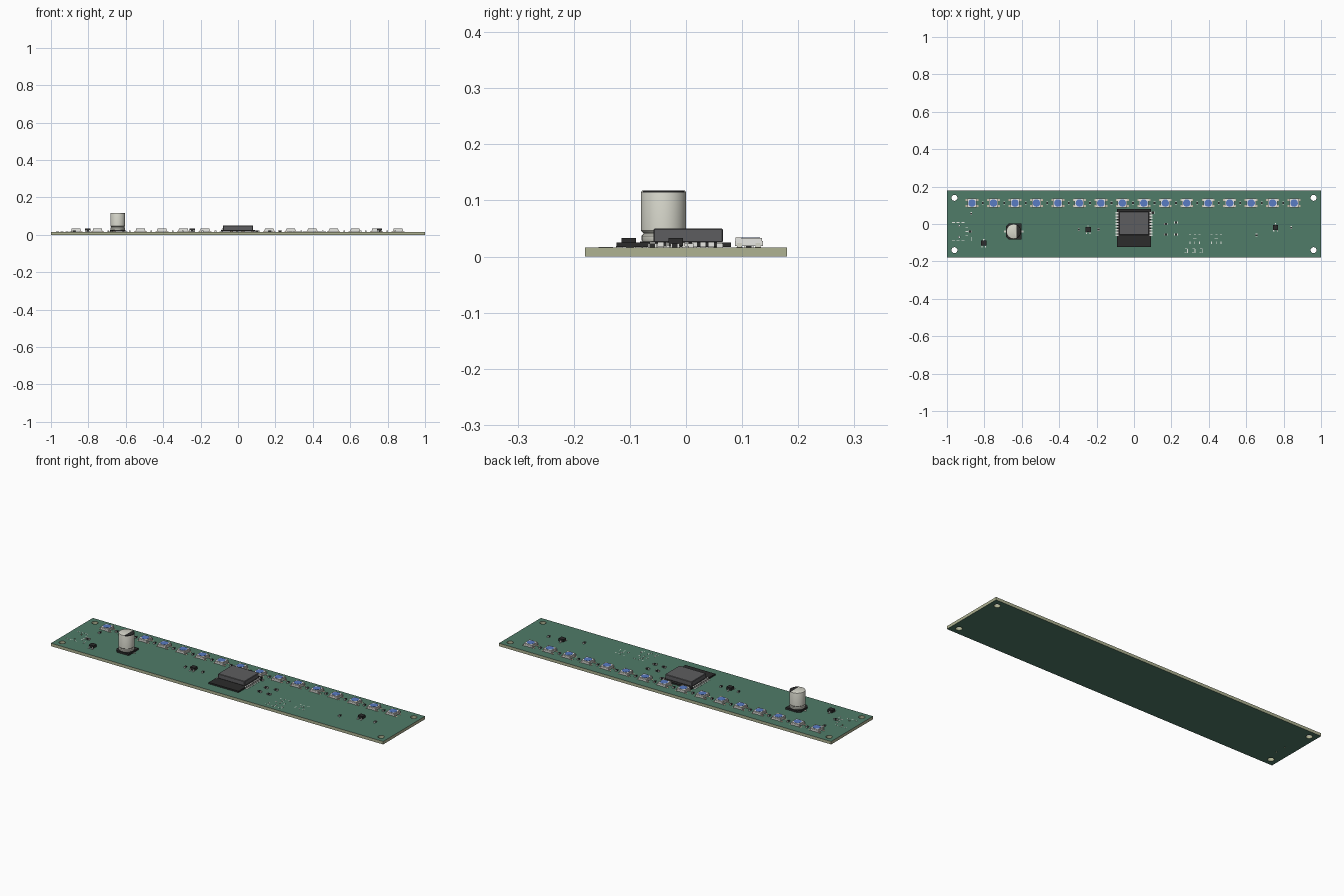
import bpy, bmesh, math
from mathutils import Matrix, Vector

cube = bpy.data.objects.get("Cube")
if cube:
    bpy.data.objects.remove(cube)

def material(name, r, g, b):
    m = bpy.data.materials.new(name)
    m.use_nodes = True
    m.diffuse_color = (r, g, b, 1)
    m.node_tree.nodes["Principled BSDF"].inputs["Base Color"].default_value = (r, g, b, 1)
    return m

GREEN = material("green solder mask", .08, .2, .14)
TAN = material("tan laminate", .43, .45, .29)
BLACK = material("black plastic", .025, .025, .025)
GREY = material("dark grey shield", .11, .11, .115)
METAL = material("pale aluminium", .68, .68, .6)
WHITE = material("white", .82, .82, .78)
BLUE = material("blue lens", .1, .2, .55)
GOLD = material("tinned copper", .6, .5, .38)
TOP = 0.016

def finish(name, bm, mats):
    mesh = bpy.data.meshes.new(name)
    bm.to_mesh(mesh)
    bm.free()
    for m in mats:
        mesh.materials.append(m)
    obj = bpy.data.objects.new(name, mesh)
    bpy.context.collection.objects.link(obj)
    return obj

def box(bm, x, y, z0, sx, sy, sz, mat=0):
    mx = Matrix.Translation((x, y, z0 + sz / 2)) @ Matrix.Diagonal((sx, sy, sz, 1))
    verts = bmesh.ops.create_cube(bm, size=1, matrix=mx)["verts"]
    for f in {f for v in verts for f in v.link_faces}:
        f.material_index = mat

def prism(bm, points, z0, height, mat=0):
    base = bm.faces.new([bm.verts.new((x, y, z0)) for x, y in points])
    res = bmesh.ops.extrude_face_region(bm, geom=[base])["geom"]
    verts = [v for v in res if isinstance(v, bmesh.types.BMVert)]
    bmesh.ops.translate(bm, verts=verts, vec=(0, 0, height))
    faces = {f for v in verts for f in v.link_faces} | {base}
    for f in faces:
        f.material_index = mat
    bmesh.ops.recalc_face_normals(bm, faces=list(faces))

def ring(x, y, r, n=24):
    return [(x + r * math.cos(i * math.tau / n), y + r * math.sin(i * math.tau / n)) for i in range(n)]

# Board outline with drilled holes
curve = bpy.data.curves.new("board_outline", "CURVE")
curve.dimensions = "2D"
curve.fill_mode = "BOTH"
curve.extrude = TOP / 2
loops = [[(-1, -.18), (1, -.18), (1, .18), (-1, .18)]]
loops += [ring(sx * .96, sy * .14, .016) for sx in (-1, 1) for sy in (-1, 1)]
loops += [ring(-.935, y, .004, 10) for y in (-.01, -.07)]
for loop in loops:
    spline = curve.splines.new("POLY")
    spline.points.add(len(loop) - 1)
    for p, (x, y) in zip(spline.points, loop):
        p.co = (x, y, 0, 1)
    spline.use_cyclic_u = True
temp = bpy.data.objects.new("board_outline", curve)
bpy.context.collection.objects.link(temp)
bpy.context.view_layer.update()
mesh = bpy.data.meshes.new_from_object(temp.evaluated_get(bpy.context.evaluated_depsgraph_get()))
bpy.data.objects.remove(temp)
bm = bmesh.new()
bm.from_mesh(mesh)
bmesh.ops.remove_doubles(bm, verts=bm.verts, dist=1e-5)
bmesh.ops.recalc_face_normals(bm, faces=bm.faces)
bmesh.ops.translate(bm, verts=bm.verts, vec=(0, 0, TOP / 2))
for f in bm.faces:
    f.smooth = False
    f.material_index = 0 if abs(f.normal.z) > .5 else 1
mesh.materials.clear()
finish("circuit_board", bm, [GREEN, TAN])

# Row of light emitters: body, corner leads, pads, round lens
led = bmesh.new()
for i in range(16):
    x, y = -.866 + i * .1148, .112
    box(led, x, y, TOP + .003, .05, .05, .009)
    box(led, x, y, TOP + .012, .047, .047, .005)
    prism(led, ring(x, y, .02), TOP + .017, .001, 1)
    for sx in (-1, 1):
        for sy in (-1, 1):
            box(led, x + sx * .0265, y + sy * .0165, TOP, .016, .011, .001, 2)
            box(led, x + sx * .024, y + sy * .0165, TOP + .001, .007, .009, .007, 3)
    # orientation notch
    prism(led, [(x + .024, y - .024), (x + .024, y - .014), (x + .014, y - .024)], TOP + .017, .0005, 2)
finish("light_emitter_row", led, [WHITE, BLUE, GOLD, METAL])

# Tall can capacitor: footing, leads, turned can, polarity marker
cx, cy = -.643, -.04
foot = bmesh.new()
h, c = .042, .014
prism(foot, [(cx - h + c, cy - h), (cx + h, cy - h), (cx + h, cy + h), (cx - h + c, cy + h),
             (cx - h, cy + h - c), (cx - h, cy - h + c)], TOP + .001, .01)
for s in (-1, 1):
    box(foot, cx + s * .04, cy, TOP, .022, .009, .002, 1)
finish("capacitor_footing", foot, [BLACK, METAL])

profile = [(0, .026), (.037, .026), (.039, .029), (.039, .037), (.036, .04), (.036, .042),
           (.04, .046), (.04, .114), (.039, .117), (.037, .118), (0, .118)]
can = bmesh.new()
verts = [can.verts.new((r, 0, z)) for r, z in profile]
edges = [can.edges.new(p) for p in zip(verts, verts[1:])]
bmesh.ops.spin(can, geom=verts + edges, cent=(0, 0, 0), axis=(0, 0, 1), angle=math.tau, steps=40)
bmesh.ops.remove_doubles(can, verts=can.verts, dist=1e-5)
# cut the marker segment across the top
bmesh.ops.bisect_plane(can, geom=can.verts[:] + can.edges[:] + can.faces[:],
                       plane_co=Vector((.014, 0, 0)), plane_no=Vector((1, 0, 0)))
bmesh.ops.recalc_face_normals(can, faces=can.faces)
for f in can.faces:
    mid = f.calc_center_median()
    f.material_index = int(mid.x > .014 and mid.z > .1141)
bmesh.ops.translate(can, verts=can.verts, vec=(cx, cy, 0))
obj = finish("capacitor_can", can, [METAL, BLACK])
bpy.ops.object.select_all(action="DESELECT")
obj.select_set(True)
bpy.context.view_layer.objects.active = obj
bpy.ops.object.shade_smooth_by_angle(angle=math.radians(40))

# Radio module: carrier, shield with bevelled rim, edge contacts
carrier = bmesh.new()
box(carrier, 0, -.022, TOP + .001, .18, .204, .008)
for i in range(9):
    for s in (-1, 1):
        y = .06 - i * .015
        box(carrier, s * .09, y, TOP, .02, .009, .0015, 1)
        box(carrier, s * .0875, y, TOP + .001, .007, .009, .0085, 1)
finish("module_carrier", carrier, [BLACK, WHITE])
shield = bmesh.new()
box(shield, 0, .004, TOP + .009, .16, .124, .025)
obj = finish("module_shield", shield, [GREY])
bevel = obj.modifiers.new("rim", "BEVEL")
bevel.width, bevel.segments = .002, 1

# Small three-legged chips
chips = bmesh.new()
for x, y in ((-.803, -.102), (-.245, -.03), (.757, -.018)):
    box(chips, x, y, TOP + .003, .028, .026, .014)
    for dx, dy in ((-.0095, -.017), (.0095, -.017), (0, .017)):
        box(chips, x + dx, y + dy, TOP, .006, .012, .003, 1)
        box(chips, x + dx, y + dy * .8, TOP + .002, .005, .005, .007, 1)
finish("three_leg_chips", chips, [BLACK, WHITE])

# Chip resistors and capacitors
parts = bmesh.new()
def passive(x, y, along_x=False, size=.016):
    a, b = size, size * .55
    for off, length, mat in ((0, a * .6, 0), (-a * .4, a * .2, 1), (a * .4, a * .2, 1)):
        if along_x:
            box(parts, x + off, y, TOP, length, b, .007, mat)
        else:
            box(parts, x, y + off, TOP, b, length, .007, mat)
for i in range(15):
    passive(-.809 + i * .1148, .112)
for x, y in ((-.87, .055), (-.295, -.03), (-.19, -.03), (.655, -.06), (.84, -.02)):
    passive(x, y)
for x, y in ((-.875, -.04), (.17, 0), (.17, -.055), (.225, .008), (.225, -.055), (.1, .06)):
    passive(x, y, True, .02)
finish("chip_components", parts, [BLACK, WHITE])

# Plain printed tick marks and outlines
marks = bmesh.new()
for y in (.008, -.088):
    for x in (-.965, -.94, -.915):
        box(marks, x, y, TOP, .016, .003, .0006)
for y in (-.02, -.04, -.06):
    box(marks, -.895, y, TOP, .014, .005, .0006)
box(marks, -.87, -.08, TOP, .003, .02, .0006)
for x in (.28, .32, .36):
    box(marks, x, -.132, TOP, .012, .003, .0006)
    box(marks, x + .006, -.144, TOP, .003, .02, .0006)
    box(marks, x - .005, -.154, TOP, .01, .003, .0006)
for x in (.325, .44):
    for dx in (-.025, 0, .025):
        box(marks, x + dx, -.058, TOP, .011, .003, .0006)
        box(marks, x + dx, -.1, TOP, .004, .014, .0006)
    box(marks, x, -.078, TOP, .02, .003, .0006)
finish("printed_marks", marks, [WHITE])
